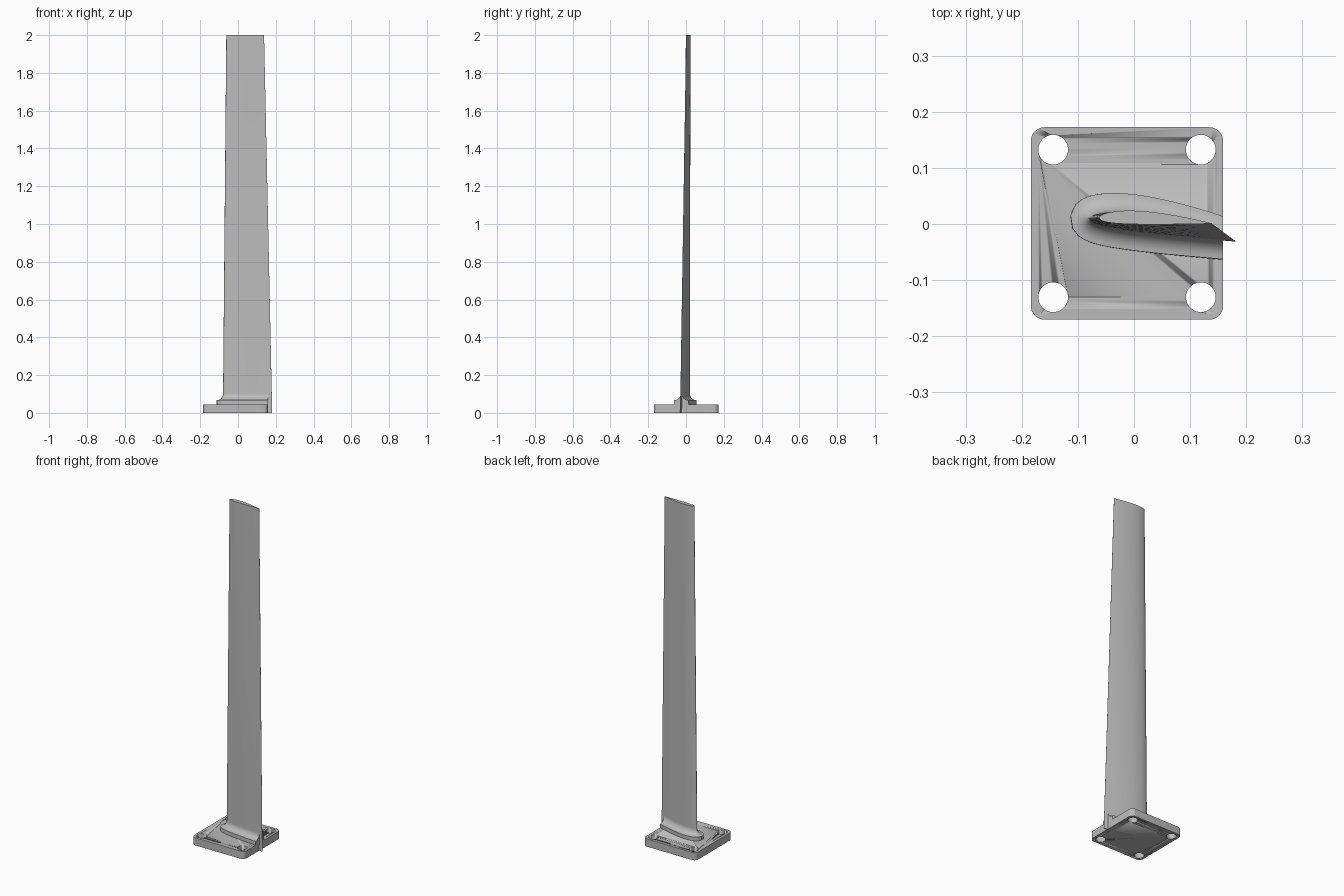
import bpy, bmesh, math
from mathutils import Vector

if "Cube" in bpy.data.objects:
    bpy.data.objects.remove(bpy.data.objects["Cube"])

grey = bpy.data.materials.new("plain grey")
grey.use_nodes = True
colour = (0.5, 0.5, 0.5, 1)
grey.diffuse_color = colour
grey.node_tree.nodes["Principled BSDF"].inputs["Base Color"].default_value = colour

HEIGHT = 2.0
PLATE_TOP = 0.045
BACK_EDGE = 0.159
STEPS = 28


def make_object(name, bm):
    bmesh.ops.recalc_face_normals(bm, faces=bm.faces)
    mesh = bpy.data.meshes.new(name)
    bm.to_mesh(mesh)
    bm.free()
    mesh.materials.append(grey)
    obj = bpy.data.objects.new(name, mesh)
    bpy.context.collection.objects.link(obj)
    bpy.ops.object.select_all(action='DESELECT')
    obj.select_set(True)
    bpy.context.view_layer.objects.active = obj
    bpy.ops.object.shade_smooth_by_angle(angle=math.radians(30))
    return obj


def section(z):
    """Cambered airfoil loop at height z, from trailing edge over the top."""
    t = z / HEIGHT
    nose = Vector((-0.08, 0.010)).lerp(Vector((-0.062, 0.011)), t)
    tail = Vector((0.181, -0.031)).lerp(Vector((0.138, 0.001)), t)
    chord = tail - nose
    normal = Vector((-chord.y, chord.x))

    def point(u, side):
        half = 0.6 * (0.2969 * math.sqrt(u) - 0.126 * u - 0.3516 * u**2
                      + 0.2843 * u**3 - 0.1015 * u**4)
        p = 0.4
        camber = 0.02 * (2*p*u - u*u) / p**2 if u < p else \
            0.02 * (1 - 2*p + 2*p*u - u*u) / (1 - p)**2
        return nose + chord * u + normal * (camber + side * half)

    us = [(1 - math.cos(math.pi * i / STEPS)) / 2 for i in range(STEPS + 1)]
    return [point(u, 1) for u in reversed(us)] + [point(u, -1) for u in us[1:]]


def offset(loop, d):
    """Move a counter-clockwise loop outward by d."""
    n = len(loop)
    result = []
    for i, p in enumerate(loop):
        tangent = (loop[min(i + 1, n - 1)] - loop[max(i - 1, 0)]).normalized()
        result.append(p + Vector((tangent.y, -tangent.x)) * d)
    return result


def loft(rings):
    """Skin a list of (loop, z) and cap both ends."""
    bm = bmesh.new()
    verts = [[bm.verts.new((p.x, p.y, z)) for p in loop] for loop, z in rings]
    for low, high in zip(verts, verts[1:]):
        for i in range(len(low)):
            j = (i + 1) % len(low)
            bm.faces.new((low[i], low[j], high[j], high[i]))
    bm.faces.new(verts[0][::-1])
    bm.faces.new(verts[-1])
    return bm


# Tapered, twisted blade
blade = make_object("blade", loft(
    [(section(HEIGHT * i / 8), HEIGHT * i / 8) for i in range(9)]))

# Plinth with concave fillet running into the blade, cut flush with the plate
rim, radius = 0.067, 0.034
rings = [(offset(section(0), radius), PLATE_TOP)]
for i in range(9):
    a = math.pi / 2 * i / 8
    z = rim + radius * (1 - math.cos(a))
    rings.append((offset(section(z), radius * (1 - math.sin(a))), z))
bm = loft(rings)
bmesh.ops.bisect_plane(bm, geom=bm.verts[:] + bm.edges[:] + bm.faces[:],
                       plane_co=(BACK_EDGE, 0, 0), plane_no=(1, 0, 0),
                       clear_outer=True)
bmesh.ops.holes_fill(bm, edges=[e for e in bm.edges if e.is_boundary], sides=0)
make_object("root_fillet", bm)

# Square mounting plate with rounded corners
cx, cy, half, corner = -0.0125, 0.001, 0.1715, 0.025
outline = []
for k, (sx, sy) in enumerate([(1, 1), (-1, 1), (-1, -1), (1, -1)]):
    for i in range(9):
        a = math.pi / 2 * (k + i / 8)
        outline.append(Vector((cx + sx * (half - corner) + corner * math.cos(a),
                               cy + sy * (half - corner) + corner * math.sin(a))))
plate = make_object("base_plate", loft([(outline, 0), (outline, PLATE_TOP)]))

# Four bolt holes
bm = bmesh.new()
for sx in (-1, 1):
    for sy in (-1, 1):
        made = bmesh.ops.create_cone(bm, cap_ends=True, segments=40, radius1=0.0265,
                                     radius2=0.0265, depth=0.2)
        bmesh.ops.translate(bm, verts=made["verts"],
                            vec=(cx + sx * 0.1315, cy + sy * 0.1315, 0))
cutter = make_object("hole_cutter", bm)
cutter.hide_render = True
cutter.hide_viewport = True
cut = plate.modifiers.new("bolt_holes", 'BOOLEAN')
cut.operation = 'DIFFERENCE'
cut.solver = 'EXACT'
cut.object = cutter
